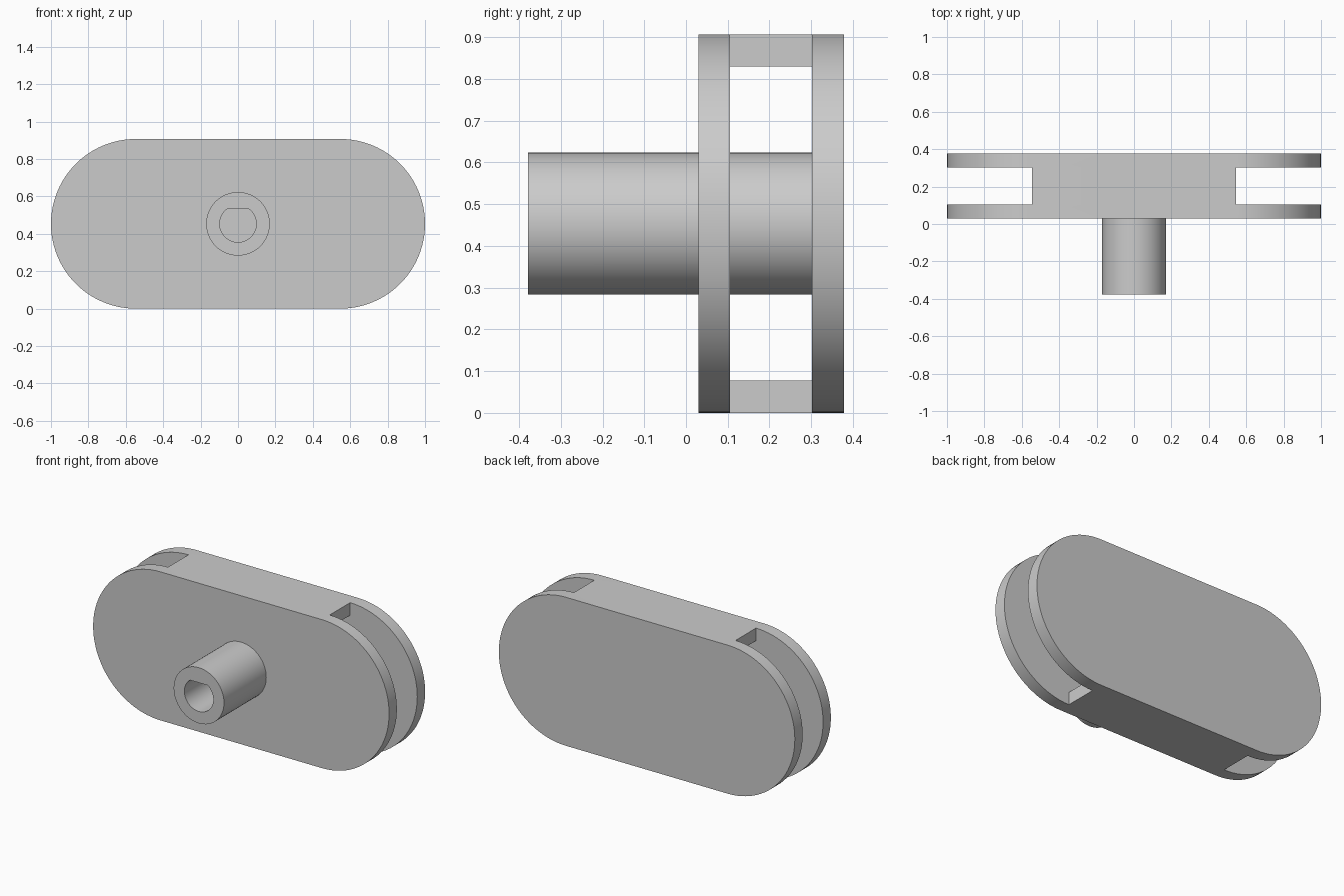
import bpy, bmesh, math

if "Cube" in bpy.data.objects:
    bpy.data.objects.remove(bpy.data.objects["Cube"])

MID = 0.4535            # height of the centre axis, also the end radius
BAR_X = 1 - MID         # half length of the straight edges
PLATE, HOLLOW = (0.03, 0.378), (0.105, 0.302)
HUB_R, BORE_R, FLAT = 0.17, 0.098, 0.078

grey = bpy.data.materials.new("light grey")
grey.diffuse_color = (0.6, 0.6, 0.6, 1)
grey.use_nodes = True
grey.node_tree.nodes["Principled BSDF"].inputs["Base Color"].default_value = grey.diffuse_color


def prism(name, outline, y0, y1):
    """Extrude an x-z outline from y0 to y1."""
    bm = bmesh.new()
    face = bm.faces.new([bm.verts.new((x, y0, z)) for x, z in outline])
    ext = bmesh.ops.extrude_face_region(bm, geom=[face])["geom"]
    bmesh.ops.translate(bm, vec=(0, y1 - y0, 0),
                        verts=[v for v in ext if isinstance(v, bmesh.types.BMVert)])
    bmesh.ops.recalc_face_normals(bm, faces=bm.faces)
    mesh = bpy.data.meshes.new(name)
    bm.to_mesh(mesh)
    bm.free()
    mesh.materials.append(grey)
    obj = bpy.data.objects.new(name, mesh)
    bpy.context.collection.objects.link(obj)
    return obj


def arc(cx, r, a0, a1, n):
    return [(cx + r * math.cos(a0 + (a1 - a0) * i / n),
             MID + r * math.sin(a0 + (a1 - a0) * i / n)) for i in range(n + 1)]


def combine(obj, other, operation):
    mod = obj.modifiers.new(operation.title(), "BOOLEAN")
    mod.operation, mod.object, mod.solver = operation, other, "EXACT"
    bpy.context.view_layer.objects.active = obj
    bpy.ops.object.modifier_apply(modifier=mod.name)
    bpy.data.objects.remove(other)


# Rounded body
h = math.pi / 2
body = prism("rounded_body", arc(BAR_X, MID, -h, h, 48) + arc(-BAR_X, MID, h, 3 * h, 48), *PLATE)

# H-shaped hollow leaving two plates and the top and bottom bars
z0, z1, lo, hi = 0.077, 0.83, -0.1, 1.0
b, e = BAR_X, 1.1
hollow = prism("hollow_cutter", [(-e, lo), (-b, lo), (-b, z0), (b, z0), (b, lo), (e, lo),
                                 (e, hi), (b, hi), (b, z1), (-b, z1), (-b, hi), (-e, hi)], *HOLLOW)
combine(body, hollow, "DIFFERENCE")

# Hub tube running through the front plate to the back plate
hub = prism("hub", arc(0, HUB_R, 0, 2 * math.pi, 64)[:-1], -0.378, 0.34)
combine(body, hub, "UNION")

# D-shaped shaft hole with a flat on top
a = math.asin(FLAT / BORE_R)
bore = prism("bore_cutter", arc(0, BORE_R, math.pi - a, 2 * math.pi + a, 48), -0.5, HOLLOW[1])
combine(body, bore, "DIFFERENCE")

bpy.ops.object.select_all(action="DESELECT")
body.select_set(True)
bpy.context.view_layer.objects.active = body
bpy.ops.object.shade_smooth_by_angle(angle=math.radians(30))
